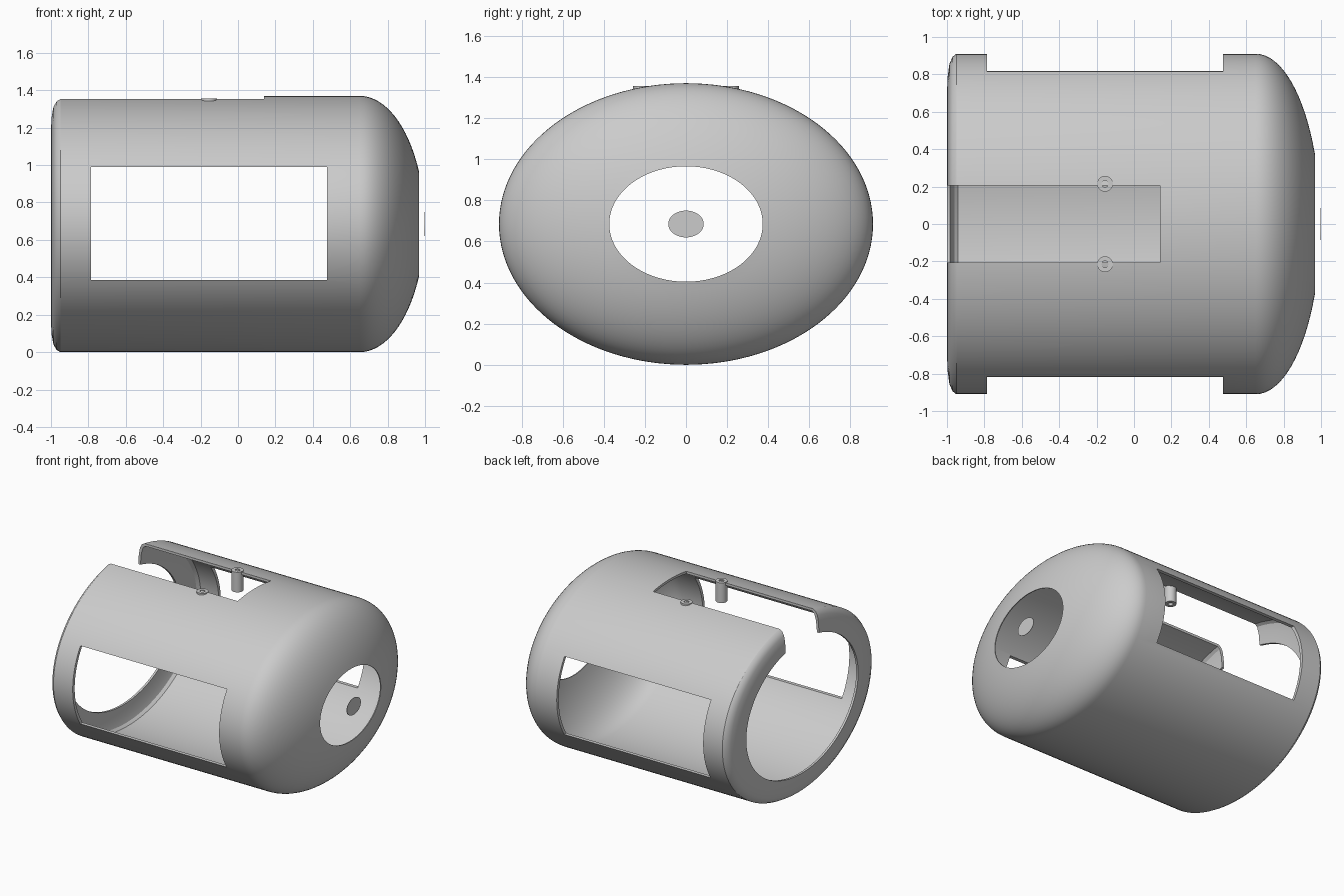
import bpy, bmesh, math
from math import sin, cos, pi, sqrt

cube = bpy.data.objects.get("Cube")
if cube:
    bpy.data.objects.remove(cube, do_unlink=True)

HALF_Y, HALF_Z = 0.91, 0.685      # oval half width and half height
WALL = 0.027
DOME_X, DOME_LEN = 0.65, 0.348

grey = bpy.data.materials.new("light_grey")
grey.use_nodes = True
COLOUR = (0.6, 0.6, 0.6, 1)
grey.diffuse_color = COLOUR
grey.node_tree.nodes["Principled BSDF"].inputs["Base Color"].default_value = COLOUR


def finish(name, bm):
    bmesh.ops.recalc_face_normals(bm, faces=bm.faces)
    mesh = bpy.data.meshes.new(name)
    bm.to_mesh(mesh)
    bm.free()
    mesh.materials.append(grey)
    ob = bpy.data.objects.new(name, mesh)
    bpy.context.collection.objects.link(ob)
    return ob


def smooth(ob):
    bpy.ops.object.select_all(action='DESELECT')
    ob.select_set(True)
    bpy.context.view_layer.objects.active = ob
    bpy.ops.object.shade_smooth_by_angle(angle=math.radians(30))


def sweep(name, profile, point, segments):
    """Turn a closed profile around an axis; point() places each vertex."""
    bm = bmesh.new()
    rings = [[bm.verts.new(point(a, r, 2 * pi * i / segments)) for a, r in profile]
             for i in range(segments)]
    n = len(profile)
    for i in range(segments):
        this, nxt = rings[i], rings[(i + 1) % segments]
        for j in range(n):
            k = (j + 1) % n
            bm.faces.new((this[j], this[k], nxt[k], nxt[j]))
    return finish(name, bm)


def oval(x, r, t):
    return (x, HALF_Y * r * cos(t), HALF_Z + HALF_Z * r * sin(t))


def box(name, low, high):
    bm = bmesh.new()
    bmesh.ops.create_cube(bm, size=1)
    for v in bm.verts:
        for i in range(3):
            v.co[i] = high[i] if v.co[i] > 0 else low[i]
    ob = finish(name, bm)
    ob.hide_render = True
    ob.hide_set(True)
    return ob


# Hollow body: rounded end rim, straight wall, dome with an open centre
def dome(length, radius, edge):
    steps = 16
    end = math.acos(edge / radius)
    return [(DOME_X + length * sin(end * i / steps), radius * cos(end * i / steps))
            for i in range(steps + 1)]


rim_out = [(-1, 0.755), (-0.997, 0.86), (-0.987, 0.94), (-0.97, 0.983), (-0.95, 1)]
rim_in = [(-0.94, 1 - WALL), (-0.96, 0.95), (-0.975, 0.88), (-0.983, 0.755)]
outer = rim_out + dome(DOME_LEN, 1, 0.41)
inner = dome(DOME_LEN - 0.006, 1 - WALL, 0.41)[::-1] + rim_in
body = sweep("body_shell", outer + inner, oval, 128)

# Side windows and the top slot
cutters = [box("window_cutter", (-0.785, -2, 0.385), (0.475, 2, 0.99)),
           box("slot_cutter", (-1.2, -0.205, 0.8), (0.14, 0.205, 2))]
bpy.context.view_layer.objects.active = body
for c in cutters:
    mod = body.modifiers.new(c.name, 'BOOLEAN')
    mod.operation = 'DIFFERENCE'
    mod.solver = 'EXACT'
    mod.object = c
    bpy.ops.object.modifier_apply(modifier=mod.name)
for c in cutters:
    bpy.data.objects.remove(c, do_unlink=True)
smooth(body)

# Small oval plate at the tip of the dome
bm = bmesh.new()
tip = DOME_X + DOME_LEN * sqrt(1 - 0.095 ** 2)
rings = [[bm.verts.new(oval(x, 0.095, 2 * pi * i / 48)) for i in range(48)]
         for x in (tip - 0.003, tip)]
for ring in rings:
    bm.faces.new(ring)
for i in range(48):
    k = (i + 1) % 48
    bm.faces.new((rings[0][i], rings[0][k], rings[1][k], rings[1][i]))
smooth(finish("tip_plate", bm))

# Hollow posts on both edges of the slot
for side, y in (("back", 0.215), ("front", -0.215)):
    post = sweep("post_" + side,
                 [(1.2, 0.018), (1.2, 0.042), (1.356, 0.042), (1.356, 0.018)],
                 lambda z, r, t: (-0.155 + r * cos(t), y + r * sin(t), z), 32)
    smooth(post)
